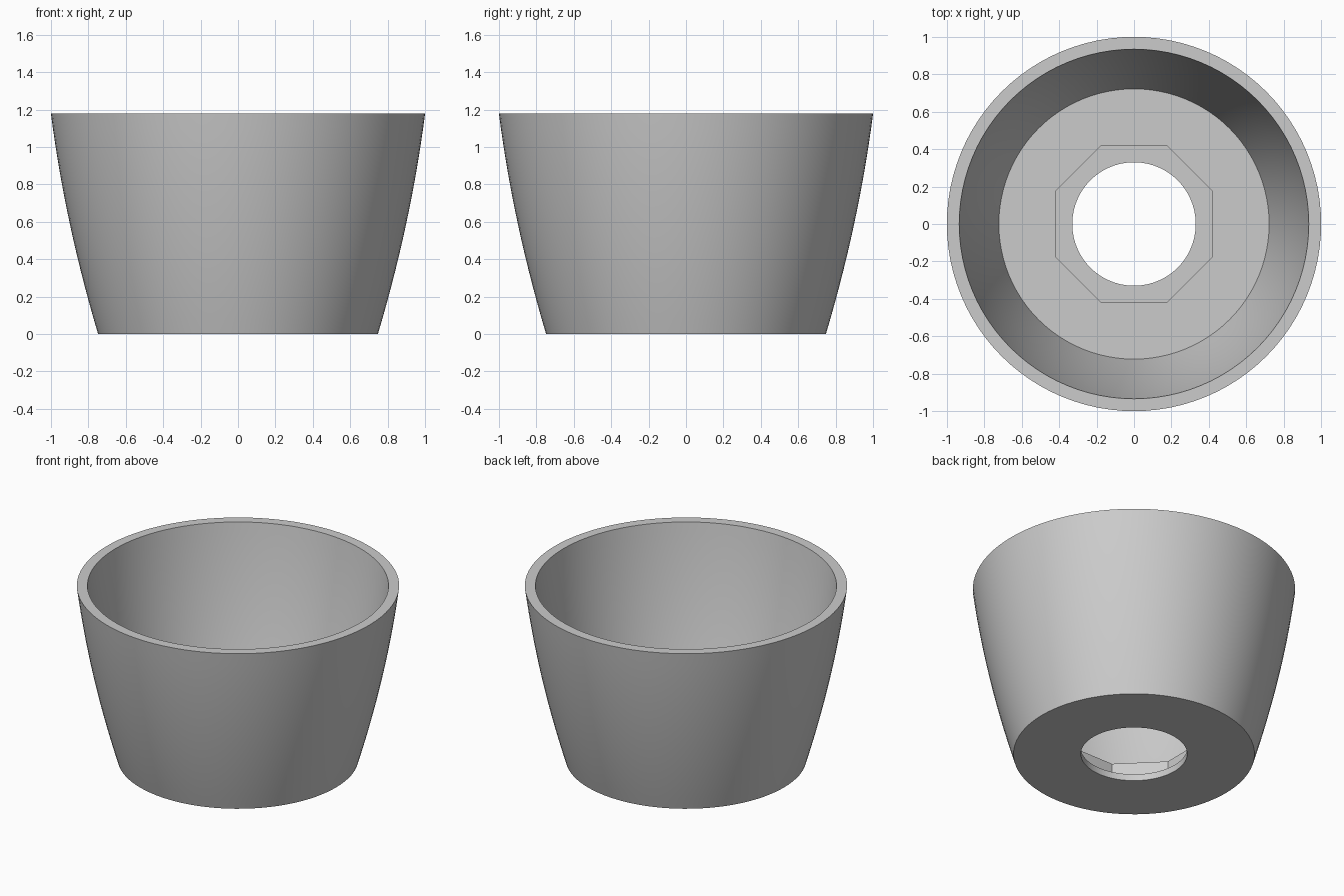
import bpy
import bmesh
from math import cos, sin, pi, radians

cube = bpy.data.objects.get("Cube")
if cube:
    bpy.data.objects.remove(cube, do_unlink=True)

SEGMENTS = 96
HEIGHT, FLOOR, LEDGE = 1.18, 0.18, 0.045
HOLE, RECESS = 0.33, 0.42
STEPS = 14


def outer_radius(z):
    """Gently bowed outer wall."""
    return 0.748 + 0.299 * z - 0.072 * z * z


def inner_radius(z):
    """Inner wall, slightly thicker towards the floor."""
    t = (z - FLOOR) / (HEIGHT - FLOOR)
    return outer_radius(z) - 0.077 + 0.011 * t


def octagon(angle):
    """Distance to an octagon with flats on the axes."""
    return RECESS / cos((angle + pi / 8) % (pi / 4) - pi / 8)


def circle(radius):
    return lambda angle: radius


# Closed section: hole, underside, outer wall, rim, inner wall, floor, recess
rings = [(circle(HOLE), LEDGE), (circle(HOLE), 0)]
for i in range(STEPS + 1):
    z = HEIGHT * i / STEPS
    rings.append((circle(outer_radius(z)), z))
for i in range(STEPS + 1):
    z = HEIGHT + (FLOOR - HEIGHT) * i / STEPS
    rings.append((circle(inner_radius(z)), z))
rings += [(octagon, FLOOR), (octagon, LEDGE)]

# Sweep the section around the axis
bm = bmesh.new()
angles = [2 * pi * k / SEGMENTS for k in range(SEGMENTS)]
loops = [[bm.verts.new((r(a) * cos(a), r(a) * sin(a), z)) for a in angles]
         for r, z in rings]
for i, low in enumerate(loops):
    high = loops[(i + 1) % len(loops)]
    for k in range(SEGMENTS):
        n = (k + 1) % SEGMENTS
        bm.faces.new((low[k], low[n], high[n], high[k]))
bmesh.ops.recalc_face_normals(bm, faces=bm.faces)
mesh = bpy.data.meshes.new("tapered_cup")
bm.to_mesh(mesh)
bm.free()

cup = bpy.data.objects.new("tapered_cup", mesh)
bpy.context.collection.objects.link(cup)

# Plain grey
grey = bpy.data.materials.new("light_grey")
grey.use_nodes = True
colour = (0.6, 0.6, 0.6, 1)
grey.diffuse_color = colour
grey.node_tree.nodes["Principled BSDF"].inputs["Base Color"].default_value = colour
mesh.materials.append(grey)

# Smooth walls, crisp edges
bpy.ops.object.select_all(action="DESELECT")
cup.select_set(True)
bpy.context.view_layer.objects.active = cup
bpy.ops.object.shade_smooth_by_angle(angle=radians(30))
